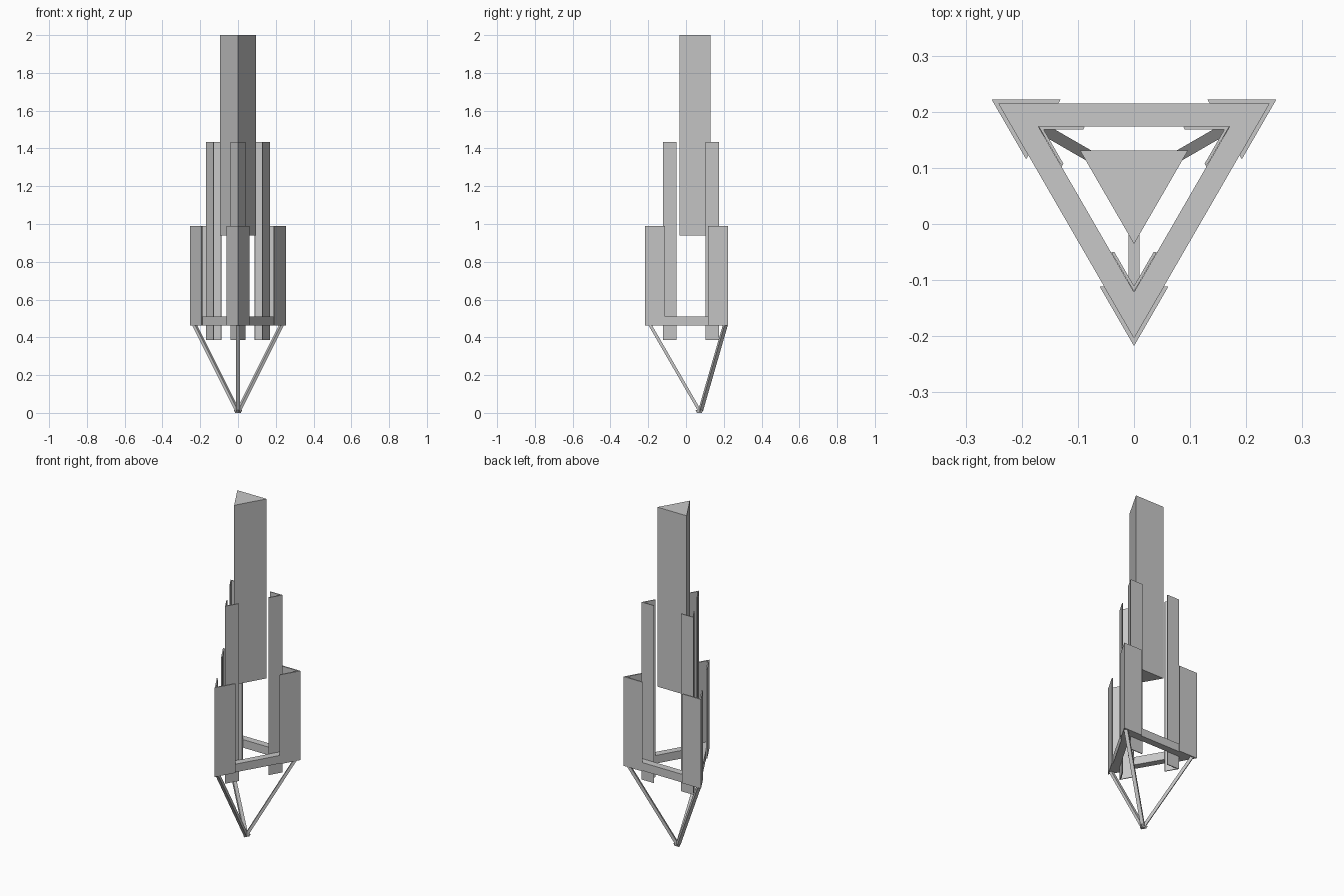
import bpy, bmesh, math
from mathutils import Vector

cube = bpy.data.objects.get("Cube")
if cube:
    bpy.data.objects.remove(cube, do_unlink=True)

CENTRE = Vector((0, 0.0755, 0))
CORNERS = {"front": -90, "left": 30, "right": 150}

grey = bpy.data.materials.new("plain_grey")
grey.use_nodes = True
colour = (0.58, 0.58, 0.58, 1)
grey.diffuse_color = colour
grey.node_tree.nodes["Principled BSDF"].inputs["Base Color"].default_value = colour


def ray(degrees):
    a = math.radians(degrees)
    return Vector((math.cos(a), math.sin(a), 0))


def finish(name, bm):
    bmesh.ops.recalc_face_normals(bm, faces=bm.faces)
    mesh = bpy.data.meshes.new(name)
    bm.to_mesh(mesh)
    bm.free()
    mesh.materials.append(grey)
    obj = bpy.data.objects.new(name, mesh)
    bpy.context.collection.objects.link(obj)
    return obj


def loft(name, loops, closed=False):
    """Join equal-length point loops; cap the ends unless closed."""
    bm = bmesh.new()
    rows = [[bm.verts.new(p) for p in loop] for loop in loops]
    pairs = list(zip(rows, rows[1:]))
    if closed:
        pairs.append((rows[-1], rows[0]))
    else:
        bm.faces.new(rows[0])
        bm.faces.new(rows[-1])
    n = len(rows[0])
    for low, high in pairs:
        for i in range(n):
            j = (i + 1) % n
            bm.faces.new((low[i], low[j], high[j], high[i]))
    return finish(name, bm)


def triangle(radius, z):
    return [CENTRE + ray(a) * radius + Vector((0, 0, z)) for a in CORNERS.values()]


def corner_plate(name, angle, radius, arm, thickness, z0, z1):
    """V-shaped plate hugging one corner of a triangle."""
    p = CENTRE + ray(angle) * radius
    u, v = ray(angle + 150), ray(angle - 150)
    k = thickness / math.sin(math.radians(60))
    profile = [p, p + u * arm, p + u * (arm - k) + v * k, p + (u + v) * k,
               p + v * (arm - k) + u * k, p + v * arm]
    loft(name, [[q + Vector((0, 0, z)) for q in profile] for z in (z0, z1)])


# Central triangular tower
loft("central_tower", [triangle(0.111, 0.938), triangle(0.111, 2.0)])

# Triangular ring frame
OUT, INN, LOW, HIGH = 0.279, 0.197, 0.462, 0.51
loft("ring_frame", [triangle(OUT, LOW), triangle(OUT, HIGH),
                    triangle(INN, HIGH), triangle(INN, LOW)], closed=True)

# Small foot where the struts meet
loft("foot", [triangle(0.018, 0), triangle(0.025, 0.014)])

for side, angle in CORNERS.items():
    # Short outer and tall inner plates at each corner
    corner_plate(side + "_outer_plate", angle, 0.293, 0.123, 0.0075, LOW, 0.99)
    corner_plate(side + "_inner_plate", angle, 0.196, 0.082, 0.005, 0.385, 1.435)

    # Slanting strut from the foot to the ring corner
    start = CENTRE + ray(angle) * 0.004 + Vector((0, 0, 0.012))
    end = CENTRE + ray(angle) * 0.266 + Vector((0, 0, LOW + 0.004))
    across = ray(angle + 90) * 0.01
    depth = (end - start).normalized().cross(across)
    depth = depth.normalized() * 0.008
    loft(side + "_strut", [[p + across + depth, p - across + depth,
                            p - across - depth, p + across - depth]
                           for p in (start, end)])
